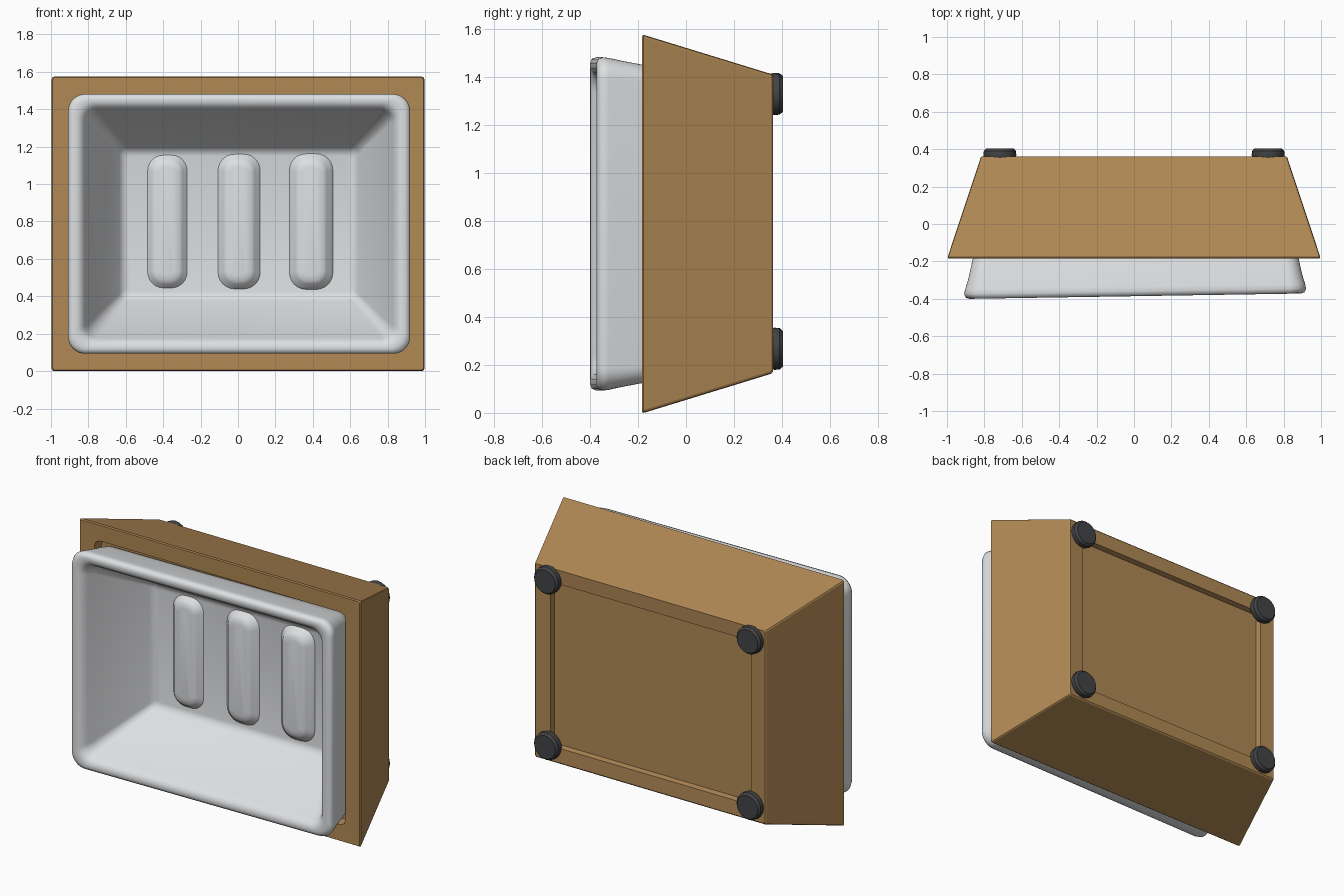
import bpy, bmesh, math


def material(name, rgb):
    m = bpy.data.materials.new(name)
    m.diffuse_color = (*rgb, 1.0)
    return m


wood = material("tan wood", (0.44, 0.25, 0.09))
ceramic = material("white ceramic", (0.73, 0.74, 0.755))
rubber = material("dark rubber", (0.055, 0.056, 0.06))


def ring(cx, cz, hx, hz, y, r, n, skew):
    """Rounded rectangle in the xz plane at depth y."""
    pts = []
    for k, (sx, sz) in enumerate([(1, 1), (-1, 1), (-1, -1), (1, -1)]):
        for i in range(n + 1):
            a = math.radians(90 * k + 90 * i / n)
            x = cx + sx * (hx - r) + r * math.cos(a)
            z = cz + sz * (hz - r) + r * math.sin(a)
            pts.append((x, y + skew * x, z))
    return pts


def loft(name, mat, sections, cx=0.0, cz=0.787, n=6, skew=0.0, angle=40):
    """Closed skin through rounded rectangles (half x, half z, y, radius)."""
    bm = bmesh.new()
    rings = [[bm.verts.new(p) for p in ring(cx, cz, *s, n, skew)] for s in sections]
    for a, b in zip(rings, rings[1:]):
        for i in range(len(a)):
            j = (i + 1) % len(a)
            bm.faces.new((a[i], a[j], b[j], b[i]))
    bm.faces.new(rings[0])
    bm.faces.new(rings[-1])
    bmesh.ops.remove_doubles(bm, verts=bm.verts, dist=1e-5)
    bmesh.ops.recalc_face_normals(bm, faces=bm.faces)
    me = bpy.data.meshes.new(name)
    bm.to_mesh(me)
    bm.free()
    me.materials.append(mat)
    ob = bpy.data.objects.new(name, me)
    bpy.context.collection.objects.link(ob)
    if angle:
        bpy.ops.object.select_all(action='DESELECT')
        ob.select_set(True)
        bpy.context.view_layer.objects.active = ob
        bpy.ops.object.shade_smooth_by_angle(angle=math.radians(angle))
    return ob


# Tapered wooden holder: recessed back panel, back rim, sides, front frame, cavity
loft("wooden_holder", wood, [
    (0.705, 0.520, 0.322, 0.005),
    (0.710, 0.525, 0.358, 0.005),
    (0.812, 0.616, 0.362, 0.010),
    (0.820, 0.624, 0.355, 0.012),
    (0.996, 0.787, -0.176, 0.012),
    (0.991, 0.782, -0.184, 0.012),
    (0.890, 0.680, -0.182, 0.040),
    (0.882, 0.672, -0.120, 0.040),
    (0.780, 0.570, -0.115, 0.020),
    (0.700, 0.500, 0.250, 0.020),
], n=2, angle=0)

# Ceramic tray: outer wall, rolled lip, sloping basin, floor
loft("ceramic_tray", ceramic, [
    (0.660, 0.430, 0.110, 0.05),
    (0.855, 0.645, -0.130, 0.06),
    (0.870, 0.660, -0.180, 0.07),
    (0.892, 0.679, -0.280, 0.08),
    (0.909, 0.691, -0.335, 0.09),
    (0.914, 0.694, -0.360, 0.09),
    (0.906, 0.687, -0.379, 0.09),
    (0.886, 0.670, -0.386, 0.09),
    (0.860, 0.648, -0.384, 0.085),
    (0.840, 0.628, -0.372, 0.08),
    (0.824, 0.611, -0.345, 0.07),
    (0.810, 0.597, -0.310, 0.06),
    (0.640, 0.410, 0.015, 0.035),
    (0.620, 0.390, 0.038, 0.03),
    (0.595, 0.365, 0.045, 0.02),
], cx=0.006, n=8, skew=0.016, angle=60)

# Three low raised drainage ribs blending into the basin floor
for i, x in enumerate((-0.38, 0.005, 0.39)):
    loft("drain_rib_%d" % (i + 1), ceramic, [
        (0.118, 0.365, 0.055, 0.09),
        (0.112, 0.360, 0.043, 0.09),
        (0.098, 0.350, 0.034, 0.08),
        (0.084, 0.335, 0.014, 0.07),
        (0.068, 0.318, 0.003, 0.055),
        (0.040, 0.290, -0.002, 0.03),
    ], cx=x, cz=0.80, angle=60)

# Four round feet on the back corners
for side, x in (("left", -0.717), ("right", 0.717)):
    for level, z in (("lower", 0.267), ("upper", 1.328)):
        loft("%s_%s_foot" % (level, side), rubber, [
            (0.084, 0.084, 0.352, 0.084),
            (0.088, 0.088, 0.368, 0.088),
            (0.086, 0.086, 0.390, 0.086),
            (0.074, 0.074, 0.404, 0.074),
        ], cx=x, cz=z, n=5, angle=35)
